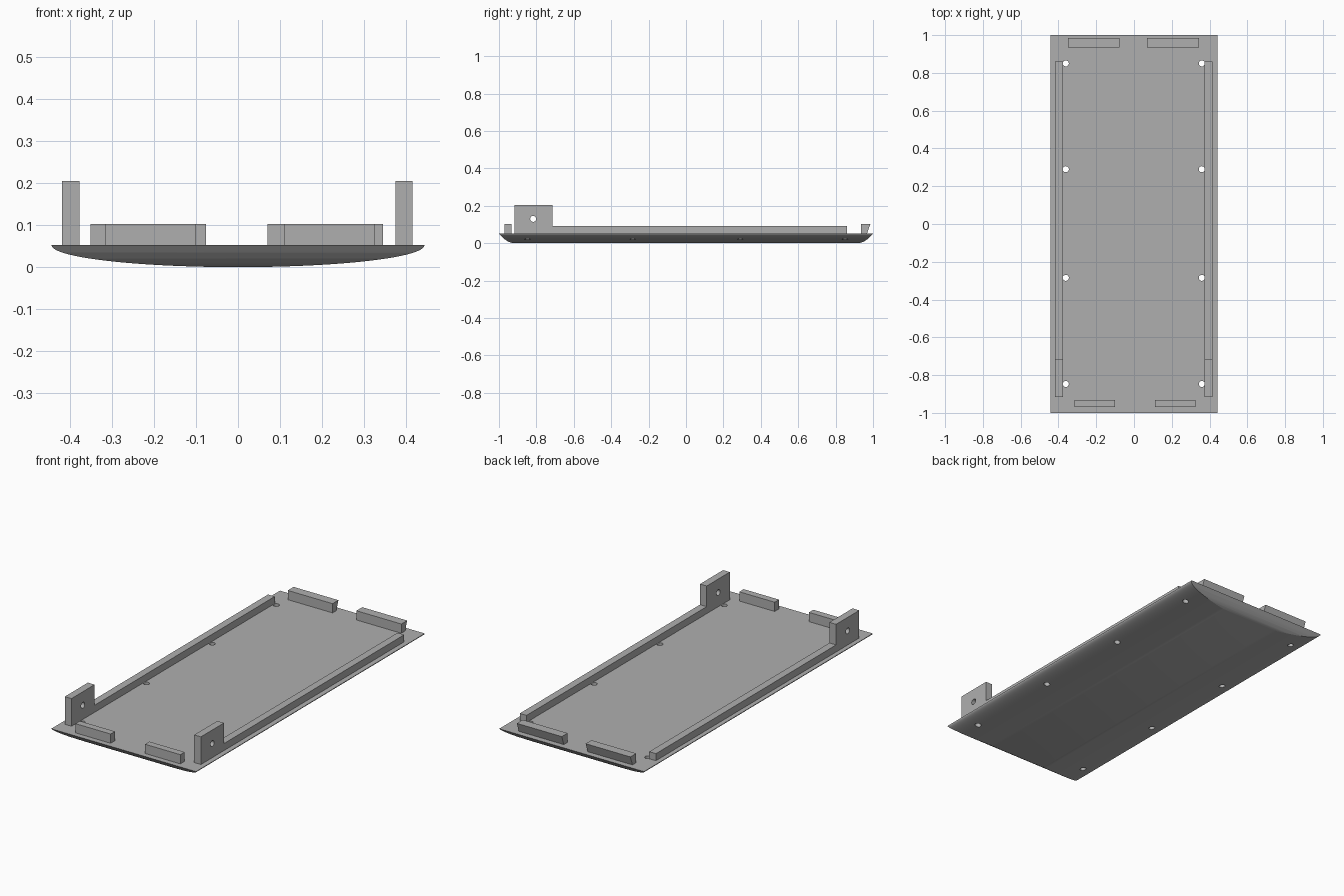
import bpy, bmesh, math

if "Cube" in bpy.data.objects:
    bpy.data.objects.remove(bpy.data.objects["Cube"], do_unlink=True)

grey = bpy.data.materials.new("plain grey")
grey.use_nodes = True
colour = (0.43, 0.43, 0.43, 1)
grey.diffuse_color = colour
grey.node_tree.nodes["Principled BSDF"].inputs["Base Color"].default_value = colour


def prism(name, outline, axis, start, end):
    """Extrude a 2D outline along x, y or z."""
    place = {"x": lambda a, b, t: (t, a, b),
             "y": lambda a, b, t: (a, t, b),
             "z": lambda a, b, t: (a, b, t)}[axis]
    bm = bmesh.new()
    rings = [[bm.verts.new(place(a, b, t)) for a, b in outline] for t in (start, end)]
    bm.faces.new(rings[0])
    bm.faces.new(rings[1])
    n = len(outline)
    for i in range(n):
        j = (i + 1) % n
        bm.faces.new((rings[0][i], rings[0][j], rings[1][j], rings[1][i]))
    bmesh.ops.recalc_face_normals(bm, faces=bm.faces)
    mesh = bpy.data.meshes.new(name)
    bm.to_mesh(mesh)
    bm.free()
    mesh.materials.append(grey)
    obj = bpy.data.objects.new(name, mesh)
    bpy.context.collection.objects.link(obj)
    return obj


def circle(a, b, r, n=24):
    return [(a + r * math.cos(math.tau * i / n), b + r * math.sin(math.tau * i / n))
            for i in range(n)]


def boolean(obj, tool, operation):
    """Apply a boolean and remove the tool."""
    mod = obj.modifiers.new("cut", "BOOLEAN")
    mod.operation, mod.object, mod.solver = operation, tool, "EXACT"
    bpy.context.view_layer.objects.active = obj
    bpy.ops.object.modifier_apply(modifier=mod.name)
    bpy.data.objects.remove(tool, do_unlink=True)


HALF_WIDTH, TOP = 0.443, 0.052

# Panel: flat top, half-elliptical belly across the width
belly = [(-HALF_WIDTH * math.cos(math.pi * i / 64), TOP - TOP * math.sin(math.pi * i / 64))
         for i in range(65)]
panel = prism("panel", belly, "y", -1.05, 1.05)

# Rounded run-up at both ends
bow = [(1, 0.2), (1, TOP), (0.985, 0.035), (0.97, 0.021), (0.955, 0.011), (0.94, 0.004), (0.92, -0.001)]
side_profile = bow + [(-y, z) for y, z in reversed(bow)]
boolean(panel, prism("end_shape", side_profile, "x", -1, 1), "INTERSECT")

# Screw holes along both long edges
for x in (-0.361, 0.359):
    for y in (-0.847, -0.285, 0.29, 0.85):
        boolean(panel, prism("drill", circle(x, y, 0.016), "z", -0.5, 0.5), "DIFFERENCE")

for o in bpy.context.selected_objects:
    o.select_set(False)
panel.select_set(True)
bpy.context.view_layer.objects.active = panel
bpy.ops.object.shade_smooth_by_angle(angle=math.radians(25))

# Side rails, each rising to a drilled post near the front
rail = [(-0.917, TOP), (0.86, TOP), (0.86, 0.091), (-0.715, 0.091), (-0.715, 0.205), (-0.917, 0.205)]
for side, x in (("right", -0.418), ("left", 0.374)):
    part = prism(side + "_rail_and_post", rail, "x", x, x + 0.041)
    boolean(part, prism("drill", circle(-0.817, 0.13, 0.016), "x", -1, 1), "DIFFERENCE")

# End tabs: square at the front, leaning outwards at the back
front_tab = [(-0.97, TOP), (-0.932, TOP), (-0.932, 0.103), (-0.97, 0.103)]
back_tab = [(0.935, TOP), (0.968, TOP), (0.986, 0.103), (0.935, 0.103)]
for name, outline, start, end in (("front_right_tab", front_tab, -0.316, -0.1),
                                  ("front_left_tab", front_tab, 0.11, 0.326),
                                  ("back_right_tab", back_tab, -0.35, -0.076),
                                  ("back_left_tab", back_tab, 0.07, 0.345)):
    prism(name, outline, "x", start, end)
